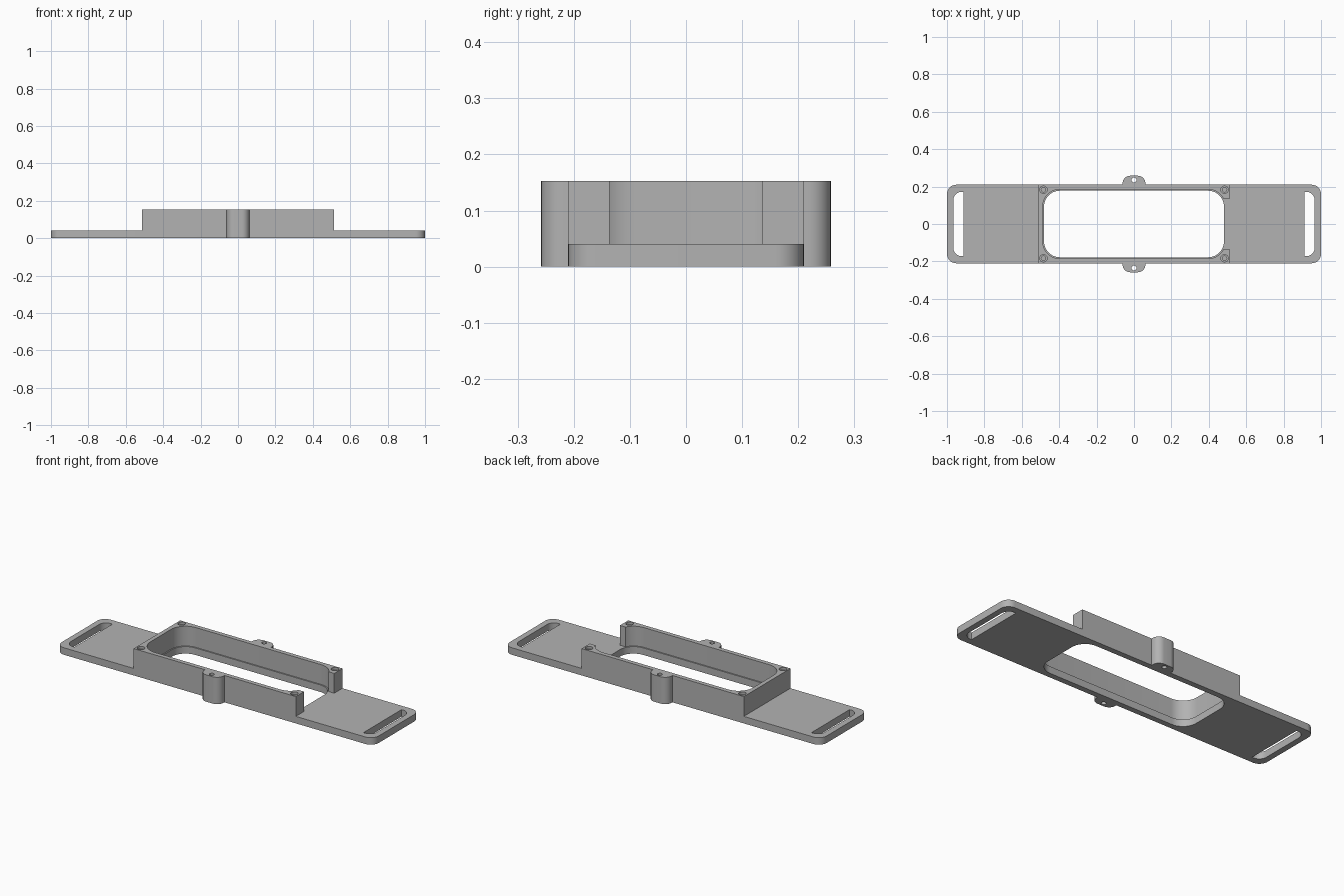
import bpy, bmesh
from math import cos, sin, pi

cube = bpy.data.objects.get("Cube")
if cube:
    bpy.data.objects.remove(cube, do_unlink=True)

grey = bpy.data.materials.new("matte grey")
grey.use_nodes = True
grey.diffuse_color = (0.45, 0.45, 0.45, 1)
grey.node_tree.nodes["Principled BSDF"].inputs["Base Color"].default_value = grey.diffuse_color

PLATE, TOP = 0.04, 0.153


def outline(x0, x1, y0, y1, radii, steps=10):
    """Rectangle with a radius per corner: right-back, left-back, left-front, right-front."""
    pts = []
    corners = [(x1, y1, -1, -1), (x0, y1, 1, -1), (x0, y0, 1, 1), (x1, y0, -1, 1)]
    for i, ((x, y, sx, sy), r) in enumerate(zip(corners, radii)):
        if r == 0:
            pts.append((x, y))
            continue
        for k in range(steps + 1):
            a = (i + k / steps) * pi / 2
            pts.append((x + sx * r + r * cos(a), y + sy * r + r * sin(a)))
    return pts


def circle(cx, cy, r, n=24):
    return [(cx + r * cos(2 * pi * k / n), cy + r * sin(2 * pi * k / n)) for k in range(n)]


def prism(name, pts, z0, z1):
    bm = bmesh.new()
    face = bm.faces.new([bm.verts.new((x, y, z0)) for x, y in pts])
    top = bmesh.ops.extrude_face_region(bm, geom=[face])["geom"]
    bmesh.ops.translate(bm, vec=(0, 0, z1 - z0),
                        verts=[v for v in top if isinstance(v, bmesh.types.BMVert)])
    bmesh.ops.recalc_face_normals(bm, faces=bm.faces)
    mesh = bpy.data.meshes.new(name)
    bm.to_mesh(mesh)
    bm.free()
    mesh.materials.append(grey)
    obj = bpy.data.objects.new(name, mesh)
    bpy.context.collection.objects.link(obj)
    return obj


def combine(target, other, operation):
    mod = target.modifiers.new(operation.lower(), "BOOLEAN")
    mod.operation, mod.object, mod.solver = operation, other, "EXACT"
    bpy.context.view_layer.objects.active = target
    bpy.ops.object.modifier_apply(modifier=mod.name)
    bpy.data.objects.remove(other, do_unlink=True)


# Flat strap plate with the raised frame on it
body = prism("strap_mount_frame", outline(-1, 1, -0.21, 0.21, [0.05] * 4), 0, PLATE)
combine(body, prism("frame_wall", outline(-0.512, 0.512, -0.21, 0.21, [0] * 4), 0.01, TOP), "UNION")

# Screw lugs on the long sides
for side in (-1, 1):
    y0, y1 = sorted((side * 0.2, side * 0.258))
    radii = [0.04, 0.04, 0, 0] if side > 0 else [0, 0, 0.04, 0.04]
    combine(body, prism("side_lug", outline(-0.061, 0.061, y0, y1, radii), 0, TOP), "UNION")

# Cavity with a narrow ledge at plate level
combine(body, prism("window", outline(-0.481, 0.481, -0.178, 0.178, [0.085] * 4), -0.1, 0.3), "DIFFERENCE")
combine(body, prism("cavity", outline(-0.488, 0.488, -0.185, 0.185, [0.092] * 4), PLATE, 0.3), "DIFFERENCE")

# Open right end between the corner posts
combine(body, prism("end_gap", outline(0.4, 0.6, -0.136, 0.136, [0] * 4), PLATE, 0.3), "DIFFERENCE")

# Strap slots, rounded on their outer side
for side in (-1, 1):
    x0, x1 = sorted((side * 0.912, side * 0.966))
    radii = [0.045, 0, 0, 0.045] if side > 0 else [0, 0.045, 0.045, 0]
    combine(body, prism("strap_slot", outline(x0, x1, -0.172, 0.172, radii), -0.1, 0.3), "DIFFERENCE")

# Lug holes and stepped corner screw holes
for sy in (-1, 1):
    combine(body, prism("lug_hole", circle(0, sy * 0.235, 0.013), -0.1, 0.3), "DIFFERENCE")
    for sx in (-1, 1):
        for r, depth in ((0.02, 0.015), (0.012, 0.09)):
            combine(body, prism("corner_hole", circle(sx * 0.484, sy * 0.183, r), TOP - depth, 0.3),
                    "DIFFERENCE")

bpy.ops.object.select_all(action="DESELECT")
body.select_set(True)
bpy.context.view_layer.objects.active = body
bpy.ops.object.shade_smooth_by_angle(angle=pi / 6)
